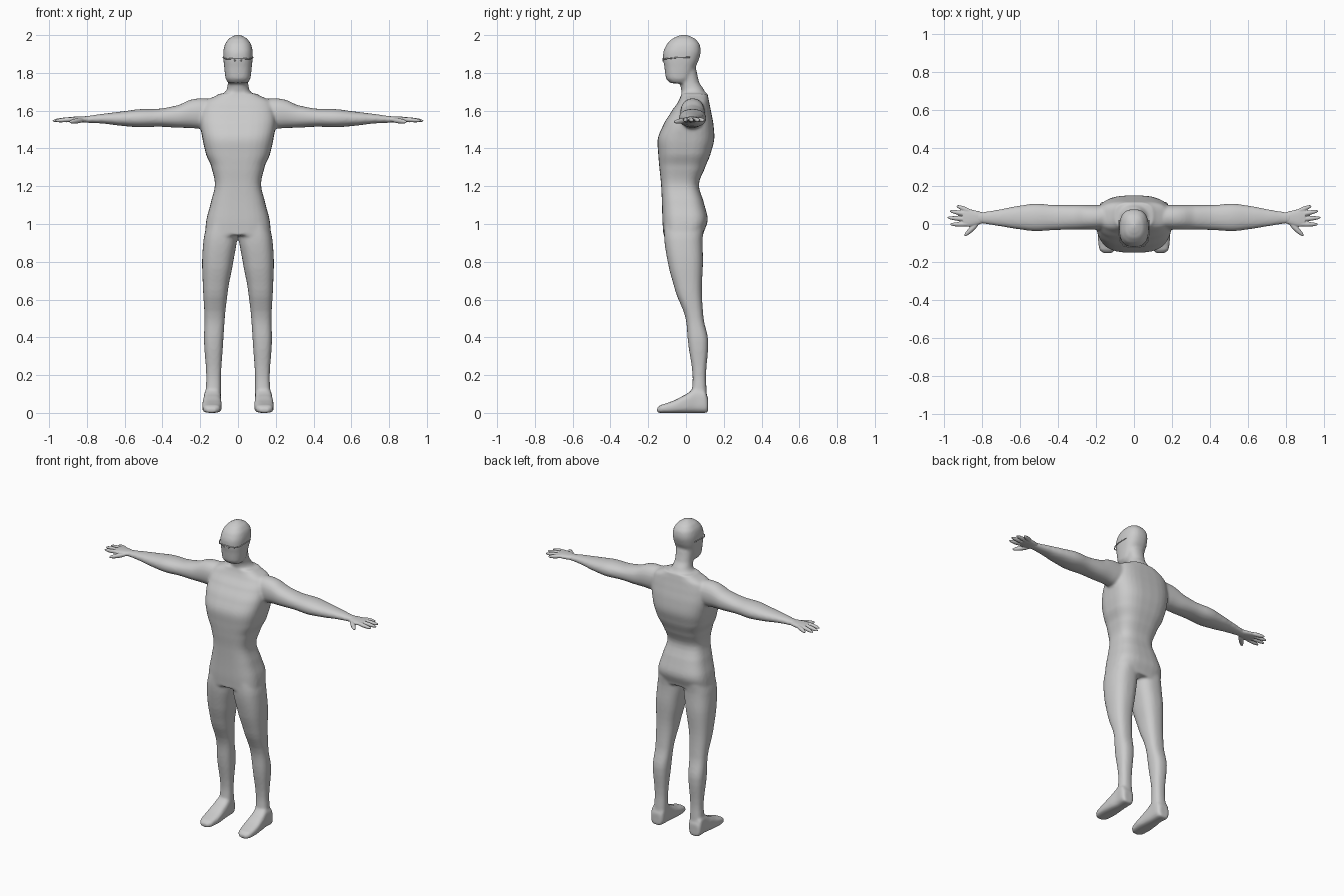
import bpy, bmesh, math
from mathutils import Matrix, Vector

cube = bpy.data.objects.get("Cube")
if cube:
    bpy.data.objects.remove(cube, do_unlink=True)

grey = bpy.data.materials.new("plain_grey")
grey.use_nodes = True
colour = (0.6, 0.6, 0.6, 1)
grey.diffuse_color = colour
grey.node_tree.nodes["Principled BSDF"].inputs["Base Color"].default_value = colour

SIDES = 32
STEPS = 4


def spline(a, b, c, d, t):
    """Smooth value between b and c, with gentle tangents."""
    m0, m1 = (c - a) * 0.4, (d - b) * 0.4
    return ((2*t**3 - 3*t**2 + 1) * b + (t**3 - 2*t**2 + t) * m0
            + (3*t**2 - 2*t**3) * c + (t**3 - t**2) * m1)


def refine(stations):
    """Add in-between cross-sections along a loft."""
    last = len(stations) - 1
    rows = []
    for i in range(last):
        near = [stations[max(0, min(last, i + k))] for k in (-1, 0, 1, 2)]
        for step in range(STEPS):
            t = step / STEPS
            row = [spline(*values, t) for values in zip(*near)]
            row[0] = near[1][0] + (near[2][0] - near[1][0]) * t
            rows.append(row)
    return rows + [list(stations[-1])]


def loft(bm, stations, axis, power=2.4, side=1):
    """Rows are: place along axis, then low and high of the other two axes."""
    rings = []
    for place, a0, a1, b0, b1 in refine(stations):
        ring = []
        for k in range(SIDES):
            angle = math.tau * k / SIDES
            c, s = math.cos(angle), math.sin(angle)
            a = (a0 + a1) / 2 + (a1 - a0) / 2 * math.copysign(abs(c) ** (2 / power), c)
            b = (b0 + b1) / 2 + (b1 - b0) / 2 * math.copysign(abs(s) ** (2 / power), s)
            point = {"x": (place, a, b), "y": (a, place, b), "z": (a, b, place)}[axis]
            ring.append(bm.verts.new((point[0] * side, point[1], point[2])))
        rings.append(ring)
    for low, high in zip(rings, rings[1:]):
        for k in range(SIDES):
            n = (k + 1) % SIDES
            bm.faces.new((low[k], low[n], high[n], high[k]))
    bm.faces.new(rings[0][::-1])
    bm.faces.new(rings[-1])


def finish(bm, name, voxel, rounds):
    """Fuse the overlapping volumes into one smooth skin."""
    bmesh.ops.recalc_face_normals(bm, faces=bm.faces)
    mesh = bpy.data.meshes.new(name)
    bm.to_mesh(mesh)
    bm.free()
    mesh.materials.append(grey)
    obj = bpy.data.objects.new(name, mesh)
    bpy.context.collection.objects.link(obj)
    fuse = obj.modifiers.new("fuse", "REMESH")
    fuse.mode = "VOXEL"
    fuse.voxel_size = voxel
    fuse.use_smooth_shade = True
    relax = obj.modifiers.new("relax", "SMOOTH")
    relax.factor = 0.5
    relax.iterations = rounds
    return obj


def centred(rows):
    return [(z, -w, w, front, back) for z, w, front, back in rows]


# Cross-sections: height, half width, front, back
torso = centred([
    (.94, .175, -.12, .09), (1.02, .168, -.125, .115), (1.1, .147, -.127, .098),
    (1.21, .122, -.132, .068), (1.31, .143, -.142, .105), (1.37, .17, -.147, .13),
    (1.45, .188, -.15, .15), (1.53, .2, -.118, .145), (1.6, .195, -.075, .132),
    (1.65, .175, -.04, .122), (1.69, .1, -.025, .115)])
neck = centred([
    (1.62, .09, -.03, .11), (1.68, .085, -.022, .11), (1.71, .06, -.025, .095),
    (1.75, .054, -.035, .07), (1.82, .055, -.04, .055)])
head = centred([
    (1.745, .052, -.085, .01), (1.77, .066, -.106, .03), (1.83, .073, -.114, .05),
    (1.87, .077, -.121, .068), (1.91, .078, -.12, .078), (1.95, .07, -.103, .073),
    (1.98, .05, -.075, .05), (1.995, .026, -.045, .022), (2.002, .008, -.02, 0)])

# Height, inner, outer, front, back
leg = [
    (1.02, .005, .16, -.115, .1), (.92, .005, .182, -.115, .088),
    (.8, .025, .19, -.097, .09), (.65, .053, .185, -.058, .084),
    (.5, .07, .177, -.002, .093), (.38, .078, .18, .01, .118),
    (.2, .09, .168, .035, .106), (.1, .09, .172, .03, .11),
    (.04, .092, .178, .03, .112)]
# Toe to heel: place, inner, outer, sole, top
foot = [
    (-.153, .115, .165, 0, .028), (-.135, .096, .183, 0, .042),
    (-.07, .086, .19, 0, .063), (0, .088, .186, 0, .098),
    (.05, .09, .18, 0, .13), (.1, .092, .182, 0, .12), (.117, .105, .172, 0, .08)]
# Shoulder to wrist: place, front, back, bottom, top
arm = [
    (.1, -.02, .1, 1.52, 1.66), (.2, -.03, .1, 1.505, 1.665),
    (.25, -.03, .1, 1.508, 1.658), (.32, -.03, .1, 1.51, 1.628),
    (.42, -.032, .1, 1.515, 1.61), (.52, -.038, .107, 1.512, 1.608),
    (.62, -.026, .094, 1.52, 1.595), (.72, -.01, .075, 1.532, 1.583),
    (.8, .002, .063, 1.536, 1.572), (.83, .002, .066, 1.537, 1.57)]
palm = [
    (.79, .006, .06, 1.54, 1.569), (.83, -.006, .07, 1.538, 1.569),
    (.87, -.015, .078, 1.54, 1.568), (.9, -.01, .074, 1.545, 1.565)]

body = bmesh.new()
loft(body, torso, "z", 3)
loft(body, neck, "z", 2.2)
loft(body, head, "z", 2.5)
for side in (1, -1):
    loft(body, leg, "z", 2.5, side)
    loft(body, foot, "y", 3.2, side)
    loft(body, arm, "x", 2.2, side)
finish(body, "body", .008, 6)


def finger(bm, start, end, radius, side):
    """A long, rounded digit from knuckle to tip."""
    start, end = (Vector((p[0] * side, p[1], p[2])) for p in (start, end))
    along = end - start
    turn = along.to_track_quat("Z", "Y").to_matrix().to_4x4()
    size = Matrix.Diagonal((radius, radius, along.length / 2, 1))
    bmesh.ops.create_uvsphere(bm, u_segments=12, v_segments=12, radius=1,
                              matrix=Matrix.Translation((start + end) / 2) @ turn @ size)


# Hands: four spread fingers and a thumb pointing forward
for side, label in ((1, "left"), (-1, "right")):
    hand = bmesh.new()
    loft(hand, palm, "x", 2.4, side)
    for base, tip_x, tip_y in ((-.002, .97, -.002), (.022, .984, .034),
                               (.045, .972, .069), (.062, .935, .096)):
        finger(hand, (.85, base, 1.557), (tip_x, tip_y, 1.546), .0125, side)
    finger(hand, (.81, .018, 1.552), (.893, -.064, 1.54), .014, side)
    finish(hand, label + "_hand", .0035, 3)


# Eyewear: a slim frame wrapped round the brow, with nose pads
def wire(name, points, radius):
    curve = bpy.data.curves.new(name, "CURVE")
    curve.dimensions = "3D"
    curve.bevel_depth = radius
    curve.bevel_resolution = 2
    curve.use_fill_caps = True
    line = curve.splines.new("POLY")
    line.points.add(len(points) - 1)
    for slot, point in zip(line.points, points):
        slot.co = (*point, 1)
    curve.materials.append(grey)
    bpy.context.collection.objects.link(bpy.data.objects.new(name, curve))


half = [(.078, .02, 1.883), (.079, -.05, 1.881), (.073, -.09, 1.876),
        (.055, -.114, 1.874), (.025, -.122, 1.876)]
wire("eyewear_frame", half + [(-x, y, z) for x, y, z in reversed(half)], .003)
for side, label in ((1, "left"), (-1, "right")):
    wire(label + "_nose_pad", [(.022 * side, -.121, 1.875), (.014 * side, -.121, 1.862)], .003)
